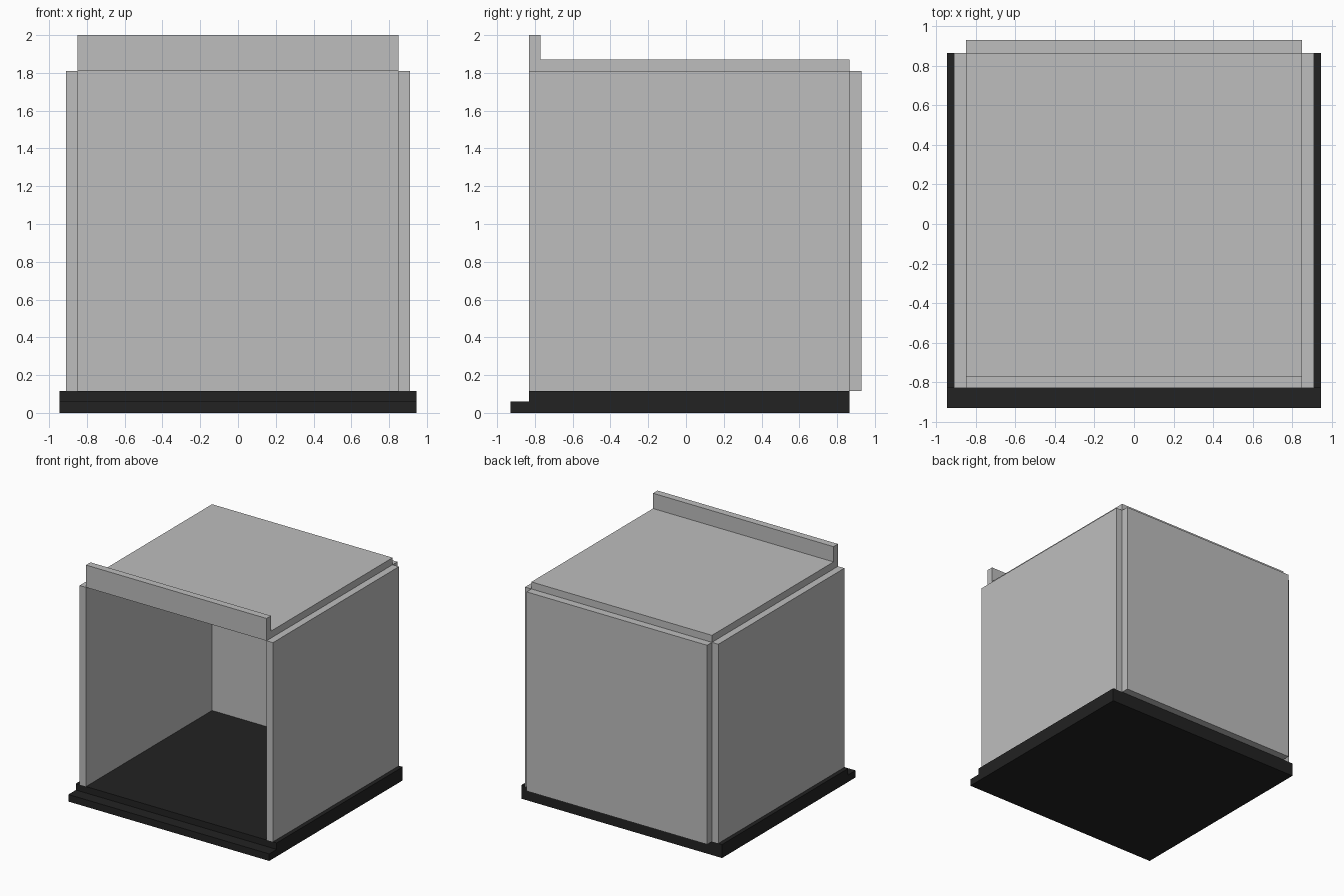
import bpy

cube = bpy.data.objects.get("Cube")
if cube:
    bpy.data.objects.remove(cube, do_unlink=True)


def make_material(name, value):
    mat = bpy.data.materials.new(name)
    mat.use_nodes = True
    colour = (value, value, value, 1)
    mat.diffuse_color = colour
    mat.node_tree.nodes["Principled BSDF"].inputs["Base Color"].default_value = colour
    return mat


def extrude_profile(name, profile, x0, x1, mat):
    """Sweep a closed (y, z) outline along x."""
    n = len(profile)
    verts = [(x, y, z) for x in (x0, x1) for y, z in profile]
    faces = [tuple(reversed(range(n))), tuple(range(n, 2 * n))]
    faces += [(i, (i + 1) % n, (i + 1) % n + n, i + n) for i in range(n)]
    mesh = bpy.data.meshes.new(name)
    mesh.from_pydata(verts, [], faces)
    mesh.materials.append(mat)
    obj = bpy.data.objects.new(name, mesh)
    bpy.context.collection.objects.link(obj)
    return obj


def rectangle(y0, y1, z0, z1):
    return [(y0, z0), (y1, z0), (y1, z1), (y0, z1)]


grey = make_material("light grey panel", 0.515)
black = make_material("black base", 0.016)

FRONT, BACK = -0.83, 0.865
FLOOR, CEILING = 0.115, 1.81
INNER, OUTER = 0.85, 0.91

# Base slab with a low step along the front
base = [(-0.93, 0), (BACK, 0), (BACK, FLOOR), (FRONT, FLOOR), (FRONT, 0.06), (-0.93, 0.06)]
extrude_profile("stepped_base", base, -0.945, 0.945, black)

# Side walls
side = rectangle(FRONT, BACK, FLOOR, CEILING)
extrude_profile("left_wall", side, INNER, OUTER, grey)
extrude_profile("right_wall", side, -OUTER, -INNER, grey)

# Back wall, set behind the side walls
extrude_profile("back_wall", rectangle(BACK, 0.93, FLOOR, CEILING), -INNER, INNER, grey)

# Roof panel with an upright lip along the front
roof = [(FRONT, CEILING), (BACK, CEILING), (BACK, 1.87), (-0.77, 1.87), (-0.77, 2), (FRONT, 2)]
extrude_profile("roof_with_front_lip", roof, -INNER, INNER, grey)
